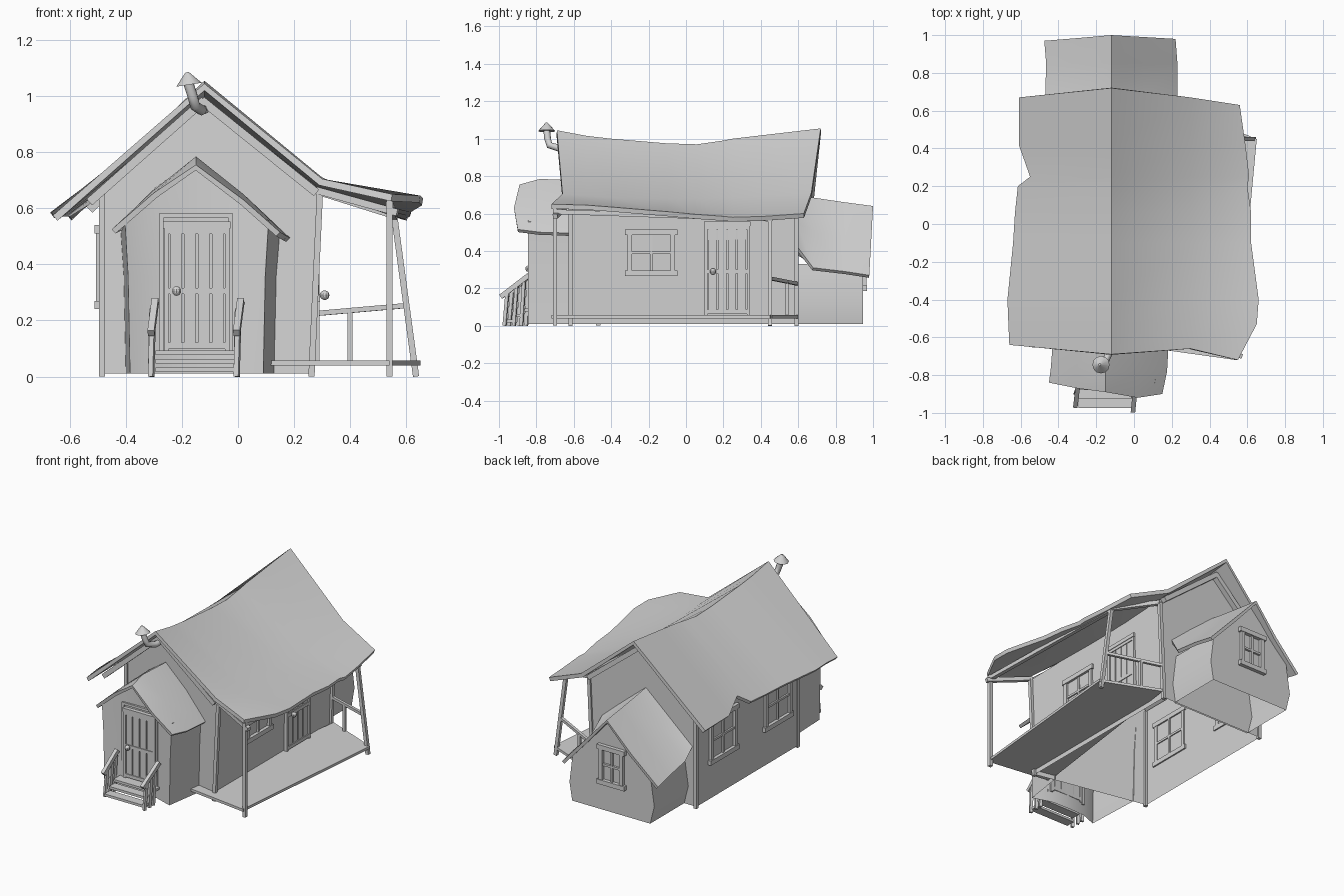
import bpy, bmesh
from mathutils import Vector, Matrix

cube = bpy.data.objects.get("Cube")
if cube:
    bpy.data.objects.remove(cube, do_unlink=True)

grey = bpy.data.materials.new("plain_grey")
grey.use_nodes = True
tone = (0.65, 0.65, 0.65, 1)
grey.diffuse_color = tone
grey.node_tree.nodes["Principled BSDF"].inputs["Base Color"].default_value = tone


def finish(name, bm, recalc=True):
    if recalc:
        bmesh.ops.recalc_face_normals(bm, faces=bm.faces)
    me = bpy.data.meshes.new(name)
    bm.to_mesh(me)
    bm.free()
    me.materials.append(grey)
    ob = bpy.data.objects.new(name, me)
    bpy.context.collection.objects.link(ob)
    return ob


def activate(ob):
    bpy.ops.object.select_all(action='DESELECT')
    ob.select_set(True)
    bpy.context.view_layer.objects.active = ob


def smooth(ob):
    activate(ob)
    bpy.ops.object.shade_smooth_by_angle(angle=0.55)


def box(bm, centre, size, frame=Matrix()):
    m = frame @ Matrix.Translation(centre) @ Matrix.Diagonal((*size, 1))
    bmesh.ops.create_cube(bm, size=1, matrix=m)


def bars(name, pairs, w, h=None):
    """Square bars, each running between a pair of points."""
    bm = bmesh.new()
    for a, b in pairs:
        a, b = Vector(a), Vector(b)
        rot = (b - a).to_track_quat('Z', 'Y').to_matrix().to_4x4()
        box(bm, (0, 0, 0), (w, h or w, (b - a).length), Matrix.Translation((a + b) / 2) @ rot)
    return finish(name, bm)


def shell(name, outline, roof_edges, front_y, y1, lift=0):
    """Gabled wall shell, open at the floor and under the roof; lift raises the back gable."""
    bm = bmesh.new()
    front = [bm.verts.new((x, front_y(x), z)) for x, z in outline]
    back = [bm.verts.new((x, y1, z + (lift if z > .5 and x > -.2 else 0))) for x, z in outline]
    bm.faces.new(front)
    bm.faces.new(back[::-1])
    for i in range(len(outline) - 1):
        if i not in roof_edges:
            bm.faces.new((front[i], back[i], back[i + 1], front[i + 1]))
    smooth(finish(name, bm))


def roof(name, rows, thick):
    """Warped sheet from rows of points running left to right."""
    bm = bmesh.new()
    grid = [[bm.verts.new(p) for p in row] for row in rows]
    for r, s in zip(grid, grid[1:]):
        for i in range(len(r) - 1):
            bm.faces.new((r[i], r[i + 1], s[i + 1], s[i]))
    ob = finish(name, bm, False)
    mod = ob.modifiers.new("thickness", 'SOLIDIFY')
    mod.thickness = thick
    mod.offset = -1
    activate(ob)
    bpy.ops.object.modifier_apply(modifier=mod.name)
    smooth(ob)


def wall_frame(origin, u, n):
    m = Matrix.Identity(4)
    for i, col in enumerate((u, n, (0, 0, 1), origin)):
        for j in range(3):
            m[j][i] = col[j]
    return m


def window(name, frame, w, h):
    bm = bmesh.new()
    for s in (-1, 1):
        box(bm, (s * w / 2, .003, 0), (.025, .024, h), frame)
        box(bm, (0, .004, s * h / 2), (w + .05, .03, .03), frame)
    box(bm, (0, 0, 0), (.014, .018, h), frame)
    box(bm, (0, 0, 0), (w, .018, .014), frame)
    return finish(name, bm)


def door(name, frame, w, h, knob_side):
    bm = bmesh.new()
    n = 4
    for i in range(n):
        box(bm, ((i + .5) * w / n - w / 2, .004, 0), (w / n - .008, .018, h), frame)
    for z in (-h / 2 + .01, -.01, h / 2 - .01):
        box(bm, (0, .006, z), (w, .024, .022), frame)
    for s in (-1, 1):
        box(bm, (s * (w / 2 + .008), .006, 0), (.016, .024, h + .02), frame)
    box(bm, (0, .007, h / 2 + .01), (w + .04, .03, .025), frame)
    knob = frame @ Matrix.Translation((knob_side * w * .36, .037, -.01))
    bmesh.ops.create_uvsphere(bm, u_segments=10, v_segments=8, radius=.017, matrix=knob)
    return finish(name, bm)


def main_front(x):
    """The front wall runs askew: its right end is set back."""
    return -.62 + .2 * (.27 - x)


X, Y = Vector((1, 0, 0)), Vector((0, 1, 0))

# main house
shell("main_walls", [(-.49, .01), (-.49, .66), (-.12, .985), (.285, .66), (.26, .01)],
      (1, 2), main_front, .59, .022)
corners = [((x, y, 0), (x + lean, y, .655)) for x, lean in ((-.485, 0), (.262, .03))
           for y in (main_front(x), .59)]
bars("corner_posts", corners, .022)

# y, left x, left z, ridge z, break z, right x, right z
sag = [(-.66, -.66, .575, 1.045, .705, .55, .65), (-.53, -.665, .585, 1.015, .695, .65, .645),
       (-.4, -.67, .585, 1.0, .685, .66, .635), (-.1, -.64, .59, .975, .68, .62, .61),
       (.06, -.63, .59, .97, .68, .62, .595), (.2, -.615, .59, .99, .685, .60, .585),
       (.25, -.55, .63, 1.0, .685, .61, .58), (.42, -.61, .58, 1.02, .695, .59, .585),
       (.69, -.61, .575, 1.055, .71, .56, .60)]
rows = []
for i, (y, xl, zl, zr, zb, xr, ze) in enumerate(sag):
    end = {0: -1, len(sag) - 1: 1}.get(i, 0)
    rows.append([(xl, y - .02 * end, zl), (-.12, y + .03 * end, zr),
                 (.3, y - (.02 if end > 0 else 0), zb), (xr, y - .06 * abs(end), ze)])
roof("main_roof", rows, .025)

gables = []
for y, peak, low, right in ((-.635, .985, .622, .655), (.61, .995, .595, .67)):
    gables += [((-.12, y, peak), (-.53, y, low)), ((-.13, y, peak), (.28, y, right))]
bars("gable_boards", gables, .035, .03)

# porch
bm = bmesh.new()
deck = [bm.verts.new((x, y, .04)) for x, y in ((.11, -.66), (.54, -.72), (.65, .45), (.28, .6))]
face = bm.faces.new(deck)
top = bmesh.ops.extrude_face_region(bm, geom=[face])
bmesh.ops.translate(bm, vec=(0, 0, .017),
                    verts=[v for v in top["geom"] if isinstance(v, bmesh.types.BMVert)])
finish("porch_floor", bm)
bars("porch_posts", [((.54, -.7, 0), (.54, -.7, .63)), ((.635, .45, 0), (.555, .45, .59))], .022)
bars("porch_beams", [((.54, -.71, .61), (.555, .46, .57)), ((.28, -.62, .665), (.57, -.7, .585)),
                     ((.29, .58, .66), (.56, .45, .575))], .025)
bars("porch_rail", [((.28, .59, .225), (.6, .45, .253)), ((.4, .54, .05), (.4, .54, .235))], .018)
door("porch_door", wall_frame((.272, .22, .3), Y, X), .21, .47, -1)

# windows of the main house
window("porch_window", wall_frame((.274, -.185, .39), Y, X), .23, .22)
for label, y in (("rear", .32), ("front", -.25)):
    window(label + "_side_window", wall_frame((-.492, y, .39), Y, -X), .25, .27)

# entrance room with a recessed doorway
plan = [(-.4, -.48), (-.385, -.845), (-.28, -.805), (-.15, -.8), (-.03, -.805), (.09, -.845), (.13, -.58)]
bm = bmesh.new()
low = [bm.verts.new((x, y, .01)) for x, y in plan]
mid = [bm.verts.new((-.15 + (x + .15) * 1.03, y, .36)) for x, y in plan]
high = [bm.verts.new((-.15 + (x + .15) * 1.08, y, .745 - .78 * abs(x + .15))) for x, y in plan]
for a, b in ((low, mid), (mid, high)):
    for i in range(len(plan) - 1):
        bm.faces.new((a[i], a[i + 1], b[i + 1], b[i]))
smooth(finish("entrance_walls", bm))
roof("entrance_roof", [
    [(-.45, -.84, .525), (-.3, -.87, .655), (-.15, -.89, .755), (.02, -.92, .63), (.15, -.9, .515)],
    [(-.44, -.76, .53), (-.3, -.77, .665), (-.15, -.78, .785), (.02, -.78, .65), (.175, -.78, .5)],
    [(-.42, -.49, .54), (-.3, -.51, .67), (-.15, -.54, .775), (.02, -.57, .65), (.185, -.6, .495)]], .02)
door("entrance_door", wall_frame((-.147, -.805, .315), X, -Y), .2, .43, -1)
bars("door_surround", [((x, -.806, .08), (x, -.806, .58)) for x in (-.272, -.028)]
     + [((-.28, -.806, .575), (-.02, -.806, .575))], .016)

# steps with handrails
bm = bmesh.new()
for y, z, d in ((-.945, .025, .06), (-.895, .055, .06), (-.845, .085, .07)):
    box(bm, (-.15, y, z), (.29, d, .016))
finish("entrance_steps", bm)
for label, x, y in (("right", -.31, -.965), ("left", -.005, -.99)):
    bars(label + "_handrail", [((x, y, .155), (x + .015, -.84, .27))], .024, .026)
    bars(label + "_rail_posts", [((x, y + k, 0), (x + .005, y + .015 + k, .16 + .75 * k))
                                 for k in (.02, .07, .11)], .018)

# back room
shell("back_room_walls", [(-.4, .01), (-.43, .13), (-.4, .33), (-.12, .62), (.165, .33),
                          (.19, .13), (.17, .01)], (2, 3), lambda x: .58, .945)
roof("back_room_roof", [
    [(-.46, .59, .4), (-.29, .59, .55), (-.12, .59, .7), (.05, .59, .56), (.2, .59, .43)],
    [(-.47, .68, .34), (-.29, .68, .51), (-.12, .68, .685), (.05, .68, .5), (.23, .68, .31)],
    [(-.465, .85, .3), (-.29, .85, .48), (-.12, .85, .66), (.05, .85, .48), (.23, .85, .29)],
    [(-.475, .97, .28), (-.29, .985, .455), (-.12, 1, .64), (.05, .99, .455), (.22, .98, .27)]], .02)
window("back_window", wall_frame((-.125, .95, .315), X, Y), .15, .23)

# stove pipe with a conical cap
path = [(-.12, -.52, .955), (-.13, -.68, .95), (-.153, -.73, .965), (-.162, -.74, 1.0),
        (-.178, -.745, 1.05)]
cu = bpy.data.curves.new("stove_pipe", 'CURVE')
cu.dimensions = '3D'
cu.bevel_depth = .019
cu.bevel_resolution = 2
sp = cu.splines.new('POLY')
sp.points.add(len(path) - 1)
for p, co in zip(sp.points, path):
    p.co = (*co, 1)
cu.materials.append(grey)
bpy.context.collection.objects.link(bpy.data.objects.new("stove_pipe", cu))
bm = bmesh.new()
tilt = Matrix.Translation((-.178, -.745, 1.063)) @ Matrix.Rotation(-.15, 4, 'Y')
bmesh.ops.create_cone(bm, cap_ends=True, segments=12, radius1=.046, radius2=.006, depth=.045, matrix=tilt)
smooth(finish("pipe_cap", bm))
